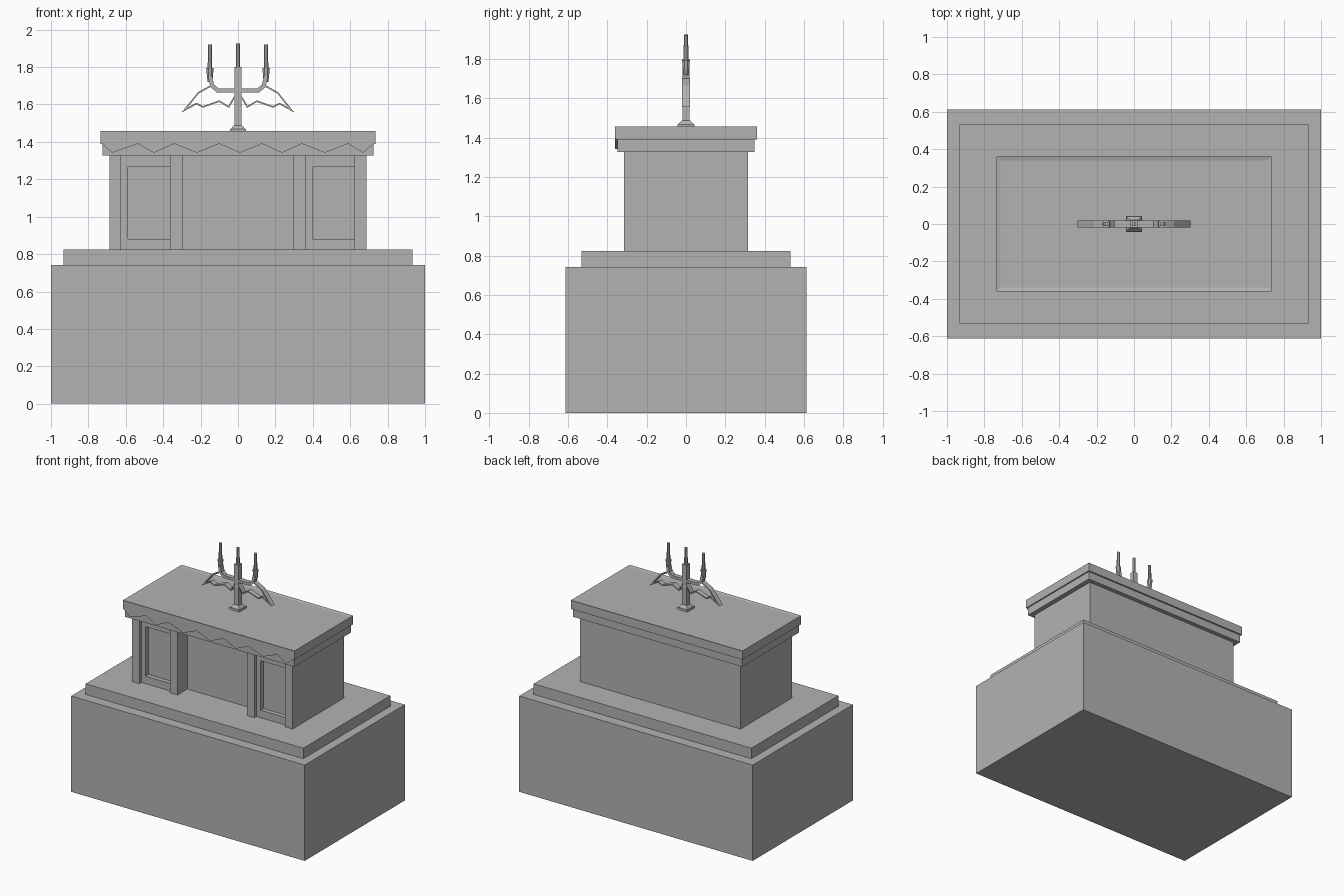
import bpy, bmesh, math
from mathutils import Vector

cube = bpy.data.objects.get("Cube")
if cube:
    bpy.data.objects.remove(cube, do_unlink=True)

# Single stone grey
stone = bpy.data.materials.new("stone grey")
stone.use_nodes = True
grey = (0.45, 0.45, 0.45, 1)
stone.diffuse_color = grey
stone.node_tree.nodes["Principled BSDF"].inputs["Base Color"].default_value = grey


def finish(name, bm):
    bmesh.ops.recalc_face_normals(bm, faces=bm.faces)
    mesh = bpy.data.meshes.new(name)
    bm.to_mesh(mesh)
    bm.free()
    mesh.materials.append(stone)
    obj = bpy.data.objects.new(name, mesh)
    bpy.context.collection.objects.link(obj)
    return obj


def box(name, x0, x1, y0, y1, z0, z1, dish=0):
    bm = bmesh.new()
    bmesh.ops.create_cube(bm, size=1)
    for v in bm.verts:
        v.co = (x1 if v.co.x > 0 else x0, y1 if v.co.y > 0 else y0, z1 if v.co.z > 0 else z0)
    if dish:
        bm.normal_update()
        top = [f for f in bm.faces if f.normal.z > 0.9]
        bmesh.ops.inset_region(bm, faces=top, thickness=0.03, depth=-dish)
    return finish(name, bm)


def slab(name, hx, hy, z0, z1, dish=0):
    return box(name, -hx, hx, -hy, hy, z0, z1, dish)


def post(name, x, z0, z1, r0, r1, sides=8):
    """Upright prism or frustum whose flat sides face the axes."""
    bm = bmesh.new()
    k = 1 / math.cos(math.pi / sides)
    bmesh.ops.create_cone(bm, cap_ends=True, segments=sides, radius1=r0 * k,
                          radius2=r1 * k, depth=z1 - z0)
    turn = math.pi / sides
    for v in bm.verts:
        c, s = math.cos(turn), math.sin(turn)
        v.co = Vector((c * v.co.x - s * v.co.y + x, s * v.co.x + c * v.co.y,
                       v.co.z + (z0 + z1) / 2))
    return finish(name, bm)


def ribbon(name, path, half_width, thickness):
    """Bent strip following an x-z path, as wide as given in y."""
    bm = bmesh.new()
    rows = [[bm.verts.new((x, y, z)) for y in (-half_width, half_width)] for x, z in path]
    for a, b in zip(rows, rows[1:]):
        bm.faces.new((a[0], a[1], b[1], b[0]))
    obj = finish(name, bm)
    mod = obj.modifiers.new("thickness", 'SOLIDIFY')
    mod.thickness = thickness
    mod.offset = 0
    mod.use_even_offset = True
    return obj


# Plinth and step
slab("plinth", 1.0, 0.612, 0, 0.742)
slab("step", 0.932, 0.532, 0.742, 0.824)

# Main block with recessed front
front, recess, rail_y, panel_y = -0.315, -0.195, -0.29, -0.255
box("main_block", -0.688, 0.688, recess, 0.315, 0.824, 1.33)

# Framed bays either side of the recess
for side, outer, inner in (("right", -0.688, -0.297), ("left", 0.297, 0.688)):
    a, b = outer + 0.063, inner - 0.066
    box(side + "_bay_pillar_a", outer, a, front, recess, 0.824, 1.33)
    box(side + "_bay_pillar_b", b, inner, front, recess, 0.824, 1.33)
    box(side + "_bay_panel", a, b, panel_y, recess, 0.824, 1.33)
    box(side + "_bay_sill", a, b, rail_y, panel_y, 0.824, 0.882)
    box(side + "_bay_lintel", a, b, rail_y, panel_y, 1.265, 1.33)
    box(side + "_bay_strip", a, a + 0.037, rail_y, panel_y, 0.882, 1.265)

# Cornice and shallow dished roof
slab("lower_cornice", 0.725, 0.348, 1.328, 1.39)
slab("roof_slab", 0.735, 0.36, 1.39, 1.457, dish=0.005)

# Zigzag fascia hanging below the roof edge
peaks = (-0.727, -0.535, -0.342, -0.10, 0.128, 0.342, 0.588, 0.727)
dips = (-0.674, -0.45, -0.22, 0.01, 0.235, 0.465, 0.668)
bm = bmesh.new()
for left, dip, right in zip(peaks, dips, peaks[1:]):
    tri = [bm.verts.new(p) for p in ((left, -0.36, 1.39), (dip, -0.36, 1.342), (right, -0.36, 1.39))]
    back = [bm.verts.new(v.co + Vector((0, 0.012, 0))) for v in tri]
    bm.faces.new(tri)
    bm.faces.new(back[::-1])
    for i in range(3):
        j = (i + 1) % 3
        bm.faces.new((tri[i], back[i], back[j], tri[j]))
finish("zigzag_fascia", bm)

# Finial: foot, shaft and three prongs
post("finial_foot", 0, 1.452, 1.468, 0.042, 0.042, 4)
post("finial_foot_taper", 0, 1.468, 1.488, 0.04, 0.022, 4)
post("finial_shaft", 0, 1.488, 1.80, 0.019, 0.019, 4)
post("middle_prong", 0, 1.80, 1.925, 0.012, 0.011)
for side, s in (("right", -1), ("left", 1)):
    post(side + "_prong", s * 0.15, 1.79, 1.92, 0.012, 0.011)
    post(side + "_prong_collar", s * 0.15, 1.72, 1.795, 0.013, 0.02)
    ribbon(side + "_arm", [(0, 1.675), (s * 0.108, 1.675), (s * 0.138, 1.7), (s * 0.149, 1.75)],
           0.018, 0.022)
    # Bent strip outlining the wing
    wing = [(0.145, 1.70), (0.212, 1.662), (0.286, 1.57), (0.222, 1.605), (0.187, 1.587),
            (0.10, 1.618), (0.05, 1.587), (0.01, 1.655)]
    ribbon(side + "_wing", [(s * x, z) for x, z in wing], 0.02, 0.008)
